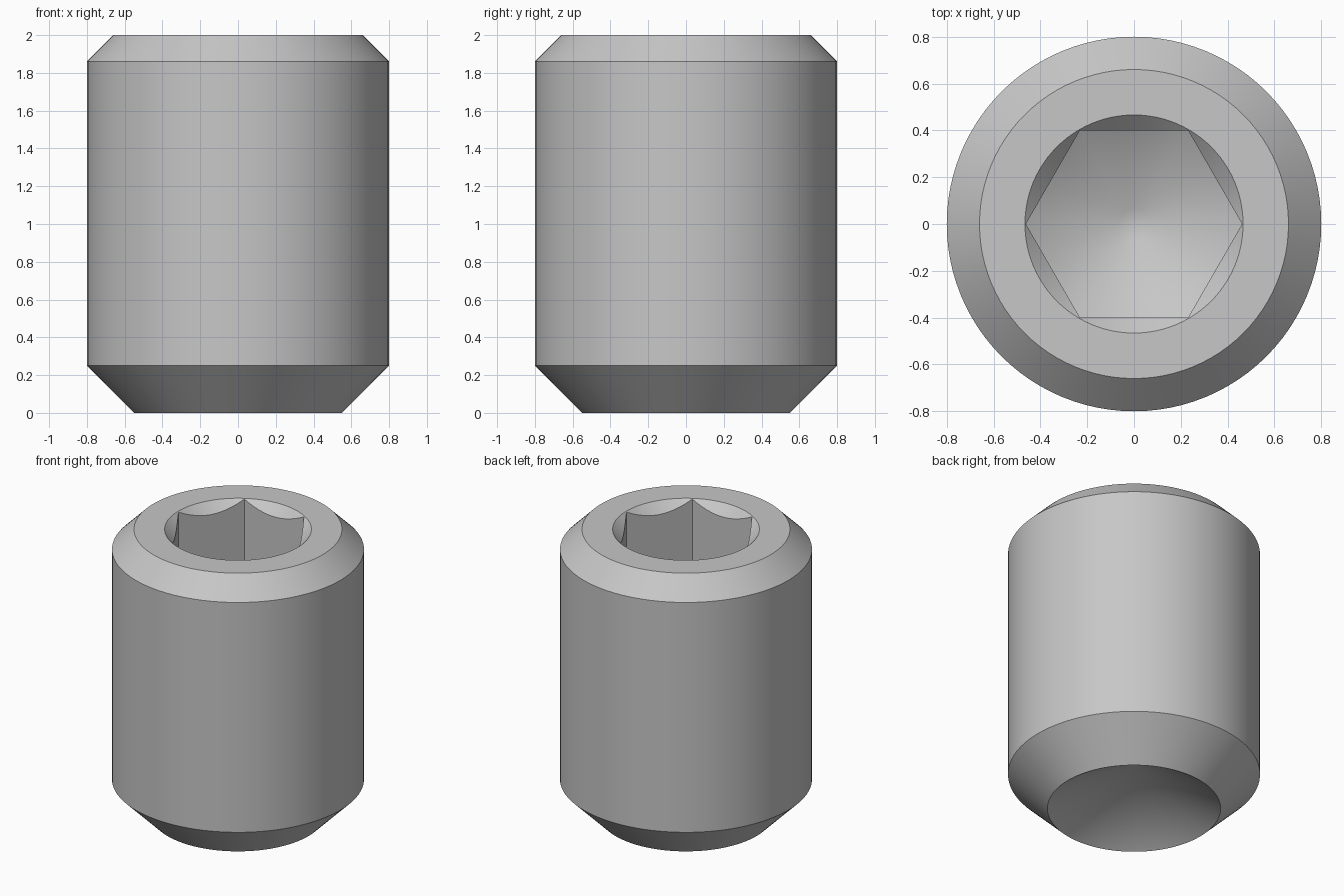
import bpy, bmesh
from math import cos, sin, tan, pi, radians

SEGMENTS = 96            # multiple of six, so the hex corners fall on vertices
HEX_APOTHEM = 0.4
RIM = 0.466              # countersink radius at the top face
SLOPE = tan(radians(30)) # drill-point slope
SOCKET_TIP = 0.73

cube = bpy.data.objects.get("Cube")
if cube:
    bpy.data.objects.remove(cube, do_unlink=True)

steel = bpy.data.materials.new("grey_steel")
steel.use_nodes = True
colour = (0.57, 0.57, 0.57, 1)
steel.diffuse_color = colour
steel.node_tree.nodes["Principled BSDF"].inputs["Base Color"].default_value = colour


def hex_radius(angle):
    return HEX_APOTHEM / cos(angle % (pi / 3) - pi / 6)


def circle(radius, z):
    return lambda angle: (radius, z)


def socket_top(angle):
    r = hex_radius(angle)
    return r, 2 - (RIM - r)


def socket_bottom(angle):
    r = hex_radius(angle)
    return r, SOCKET_TIP + r * SLOPE


bm = bmesh.new()


def add_ring(section):
    ring = []
    for i in range(SEGMENTS):
        angle = 2 * pi * i / SEGMENTS
        r, z = section(angle)
        ring.append(bm.verts.new((r * cos(angle), r * sin(angle), z)))
    return ring


# Rings from the cup point, up the outside and down into the hex socket
sections = [
    circle(0.55, 0), circle(0.8, 0.25), circle(0.8, 1.86), circle(0.66, 2),
    circle(RIM, 2), socket_top, socket_bottom,
    circle(0.065, SOCKET_TIP + 0.065 * SLOPE),
]
rings = [add_ring(s) for s in sections]
for low, high in zip(rings, rings[1:]):
    for i in range(SEGMENTS):
        j = (i + 1) % SEGMENTS
        bm.faces.new((low[i], low[j], high[j], high[i]))

# Blunt end of the socket
bm.faces.new(rings[-1])

# Conical cup in the underside
apex = bm.verts.new((0, 0, 0.55 * SLOPE))
for i in range(SEGMENTS):
    bm.faces.new((apex, rings[0][(i + 1) % SEGMENTS], rings[0][i]))

bmesh.ops.recalc_face_normals(bm, faces=bm.faces[:])
mesh = bpy.data.meshes.new("socket_set_screw")
bm.to_mesh(mesh)
bm.free()
mesh.materials.append(steel)

screw = bpy.data.objects.new("socket_set_screw", mesh)
bpy.context.collection.objects.link(screw)
bpy.ops.object.select_all(action="DESELECT")
screw.select_set(True)
bpy.context.view_layer.objects.active = screw
bpy.ops.object.shade_smooth_by_angle(angle=radians(31))
